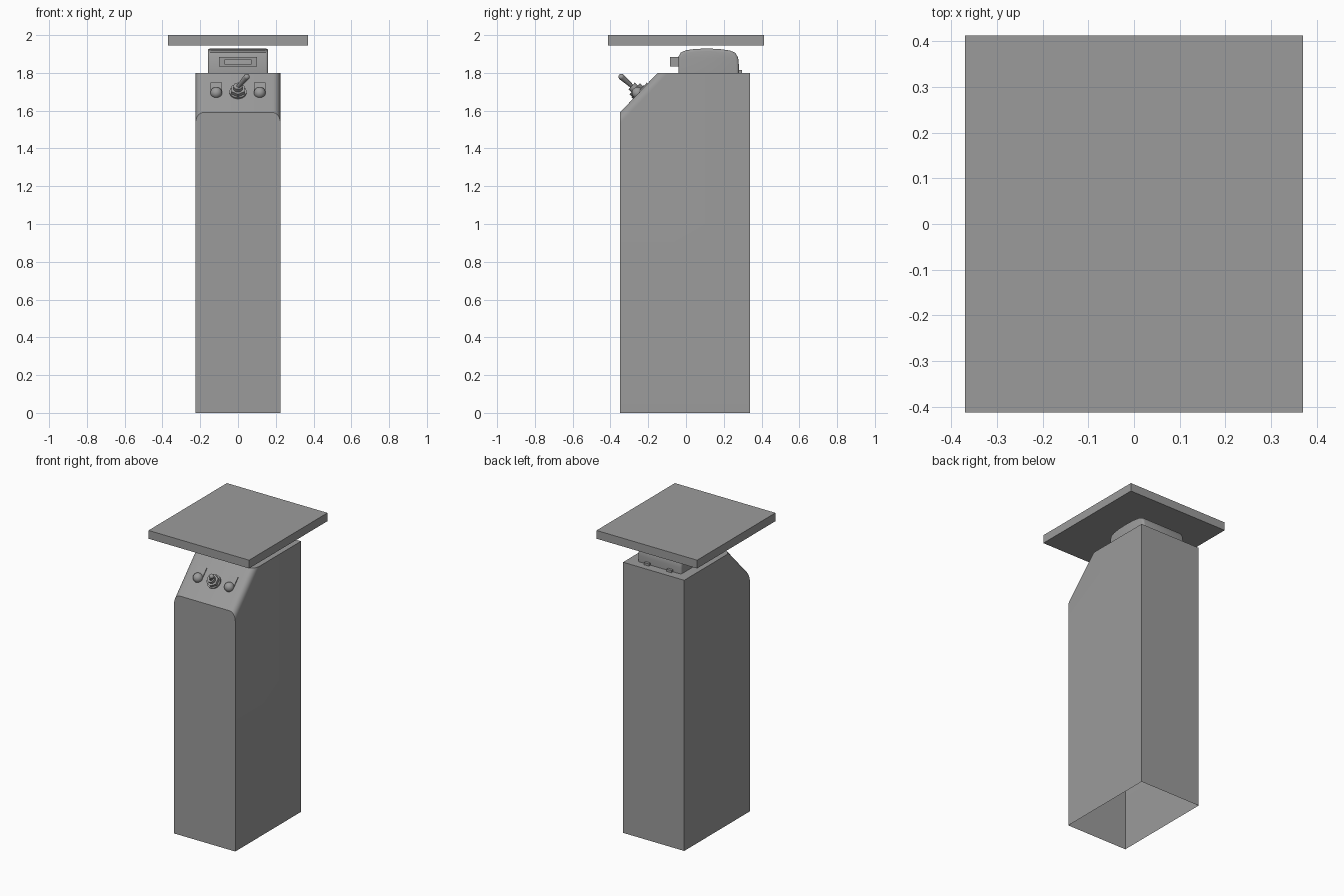
import bpy, bmesh, math
from mathutils import Matrix, Vector

if "Cube" in bpy.data.objects:
    bpy.data.objects.remove(bpy.data.objects["Cube"])

grey = bpy.data.materials.new("mid grey")
grey.diffuse_color = (0.33, 0.33, 0.33, 1)
grey.use_nodes = True
grey.node_tree.nodes["Principled BSDF"].inputs["Base Color"].default_value = grey.diffuse_color


def finish(bm, name, smooth=True):
    bmesh.ops.recalc_face_normals(bm, faces=bm.faces)
    me = bpy.data.meshes.new(name)
    bm.to_mesh(me)
    bm.free()
    me.materials.append(grey)
    ob = bpy.data.objects.new(name, me)
    bpy.context.collection.objects.link(ob)
    if smooth:
        bpy.ops.object.select_all(action='DESELECT')
        ob.select_set(True)
        bpy.context.view_layer.objects.active = ob
        bpy.ops.object.shade_smooth_by_angle(angle=math.radians(35))
    return ob


def box(name, x, y, z, matrix=Matrix()):
    bm = bmesh.new()
    bmesh.ops.create_cube(bm, size=1)
    bm.transform(matrix @ Matrix.Translation((sum(x) / 2, sum(y) / 2, sum(z) / 2))
                 @ Matrix.Diagonal((x[1] - x[0], y[1] - y[0], z[1] - z[0], 1)))
    return finish(bm, name, False)


def prism(profile, half):
    """Extrude a y-z profile across x."""
    bm = bmesh.new()
    f = bm.faces.new([bm.verts.new((-half, y, z)) for y, z in profile])
    r = bmesh.ops.extrude_face_region(bm, geom=[f], use_keep_orig=True)
    moved = [v for v in r['geom'] if isinstance(v, bmesh.types.BMVert)]
    bmesh.ops.translate(bm, verts=moved, vec=(2 * half, 0, 0))
    bmesh.ops.recalc_face_normals(bm, faces=bm.faces)
    return bm


def rod(name, a, b, r1, r2, sides):
    a, b = Vector(a), Vector(b)
    d = b - a
    bm = bmesh.new()
    bmesh.ops.create_cone(bm, cap_ends=True, segments=sides, radius1=r1, radius2=r2, depth=d.length)
    bm.transform(Matrix.Translation((a + b) / 2) @ d.to_track_quat('Z', 'Y').to_matrix().to_4x4())
    return finish(bm, name)


# Hollow pedestal with sloped control face and rounded slope edges
bm = prism([(-.35, 0), (.34, 0), (.34, 1.8), (-.15, 1.8), (-.35, 1.59)], .225)
edges = [e for e in bm.edges if abs(e.verts[0].co.x - e.verts[1].co.x) < .01
         and {round(v.co.z, 2) for v in e.verts} == {1.59, 1.8}]
bmesh.ops.bevel(bm, geom=edges, offset=.04, segments=5, profile=.5, affect='EDGES')
bottom = [f for f in bm.faces if all(v.co.z < .001 for v in f.verts)]
bmesh.ops.delete(bm, geom=bottom, context='FACES_ONLY')
finish(bm, "pedestal")

# Flat table plate
box("top_plate", (-.37, .37), (-.412, .412), (1.945, 2))

# Domed housing under the plate
bm = prism([(-.04, 1.8), (.28, 1.8), (.28, 1.84), (.276, 1.88), (.262, 1.905), (.235, 1.918),
            (.18, 1.926), (.12, 1.929), (.05, 1.927), (0, 1.92), (-.028, 1.908), (-.04, 1.885)], .16)
rim = [e for e in bm.edges if abs(e.verts[0].co.x - e.verts[1].co.x) < .01
       and max(v.co.z for v in e.verts) > 1.81]
bmesh.ops.bevel(bm, geom=rim, offset=.014, segments=3, profile=.5, affect='EDGES')
finish(bm, "housing")

# Socket frame on the housing front
box("socket_bottom", (-.1, .1), (-.085, -.03), (1.833, 1.845))
box("socket_top", (-.1, .1), (-.085, -.03), (1.871, 1.883))
for s, side in ((-1, "left"), (1, "right")):
    box("socket_end_" + side, sorted((s * .07, s * .1)), (-.085, -.03), (1.845, 1.871))
    # Small mounting foot at the back
    box("rear_foot_" + side, sorted((s * .065, s * .1)), (.27, .297), (1.8, 1.815))

# Controls, in the frame of the sloped face
slope = Matrix.Translation((0, -.25, 1.695)) @ Matrix.Rotation(math.atan2(.21, .2), 4, 'X')
for s, side in ((-1, "left"), (1, "right")):
    box("label_plate_" + side, (s * .115 - .03, s * .115 + .03), (0, .068), (0, .006), slope)
    bm = bmesh.new()
    bmesh.ops.create_uvsphere(bm, u_segments=24, v_segments=12, radius=.031)
    bm.transform(slope @ Matrix.Translation((s * .115, -.005, .004)))
    finish(bm, "lamp_" + side)

# Toggle switch: washer, hex nut, collar, lever
for name, z0, z1, r1, r2, n in (("washer", 0, .01, .045, .045, 24), ("hex_nut", .01, .03, .04, .04, 6),
                                ("collar", .03, .052, .024, .024, 20)):
    rod("switch_" + name, slope @ Vector((0, 0, z0)), slope @ Vector((0, 0, z1)), r1, r2, n)
base = slope @ Vector((0, 0, .045))
tip = Vector((.046, -.342, 1.779))
rod("switch_lever", base, tip, .01, .016, 16)
bm = bmesh.new()
bmesh.ops.create_uvsphere(bm, u_segments=16, v_segments=8, radius=.016)
bm.transform(Matrix.Translation(tip))
finish(bm, "switch_lever_tip")
